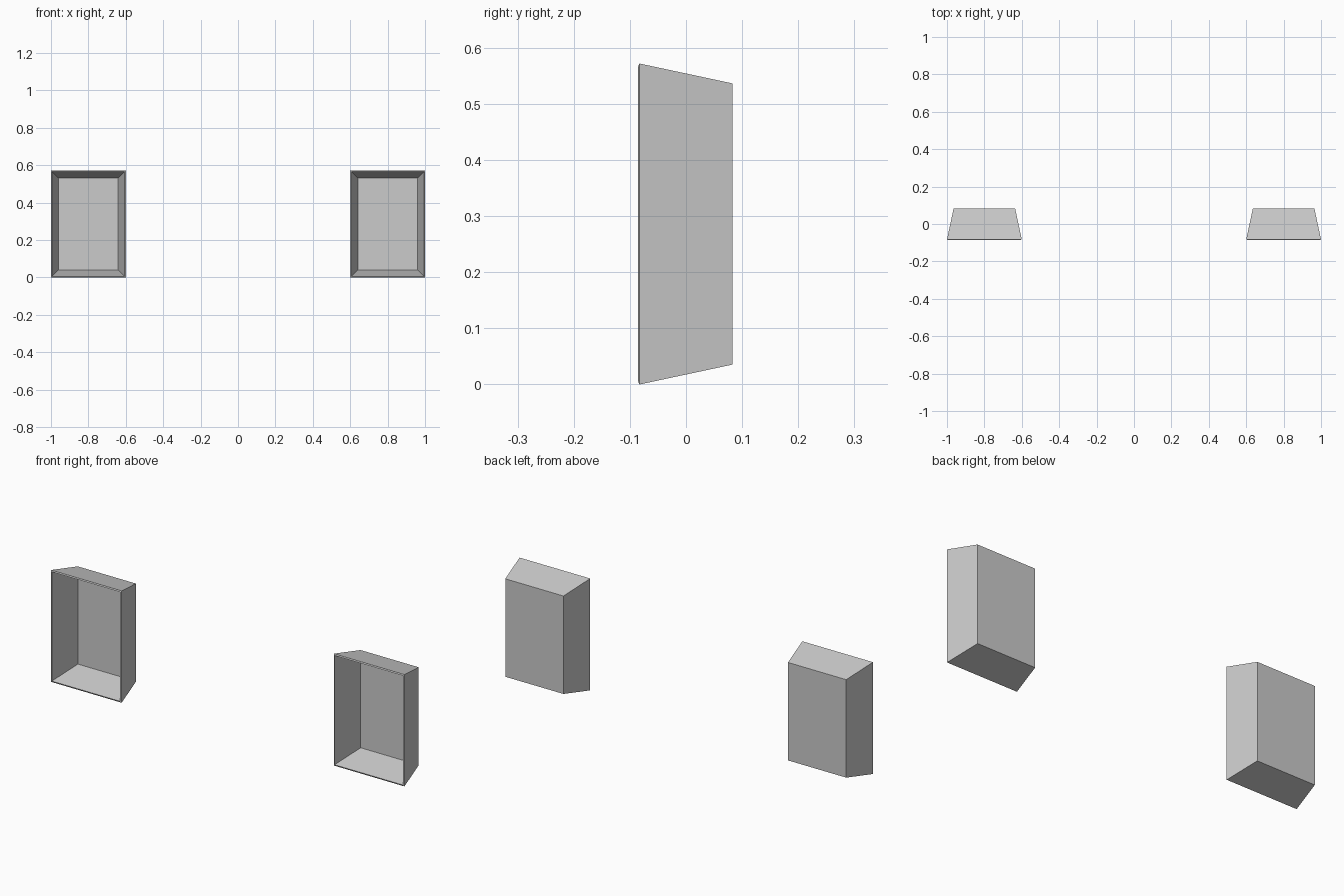
import bpy, bmesh

if "Cube" in bpy.data.objects:
    bpy.data.objects.remove(bpy.data.objects["Cube"])

HALF_DEPTH = 0.083   # y extent of each box
HEIGHT = 0.572
HALF_WIDTH = 0.2
TAPER = 0.0355       # how far the back panel is drawn in on each side
WALL = 0.007


def open_tray(name, cx):
    """Thin-walled tapered box, open towards the front."""
    bm = bmesh.new()

    def ring(y, inset):
        w, lo, hi = HALF_WIDTH - inset, inset, HEIGHT - inset
        return [bm.verts.new((cx + x, y, z))
                for x, z in ((-w, lo), (w, lo), (w, hi), (-w, hi))]

    front, back = ring(-HALF_DEPTH, 0), ring(HALF_DEPTH, TAPER)
    bm.faces.new(back)
    for i in range(4):
        j = (i + 1) % 4
        bm.faces.new((front[i], front[j], back[j], back[i]))
    bmesh.ops.recalc_face_normals(bm, faces=bm.faces[:])
    # make sure the back panel faces outward
    bm.normal_update()
    bm.faces.ensure_lookup_table()
    if bm.faces[0].normal.y < 0:
        bmesh.ops.reverse_faces(bm, faces=bm.faces[:])

    mesh = bpy.data.meshes.new(name)
    bm.to_mesh(mesh)
    bm.free()
    obj = bpy.data.objects.new(name, mesh)
    bpy.context.collection.objects.link(obj)

    # wall thickness grows inward
    solid = obj.modifiers.new("walls", 'SOLIDIFY')
    solid.thickness = WALL
    solid.offset = -1
    solid.use_even_offset = True
    return obj


# Left and right boxes
open_tray("left_box", -0.8)
open_tray("right_box", 0.8)
